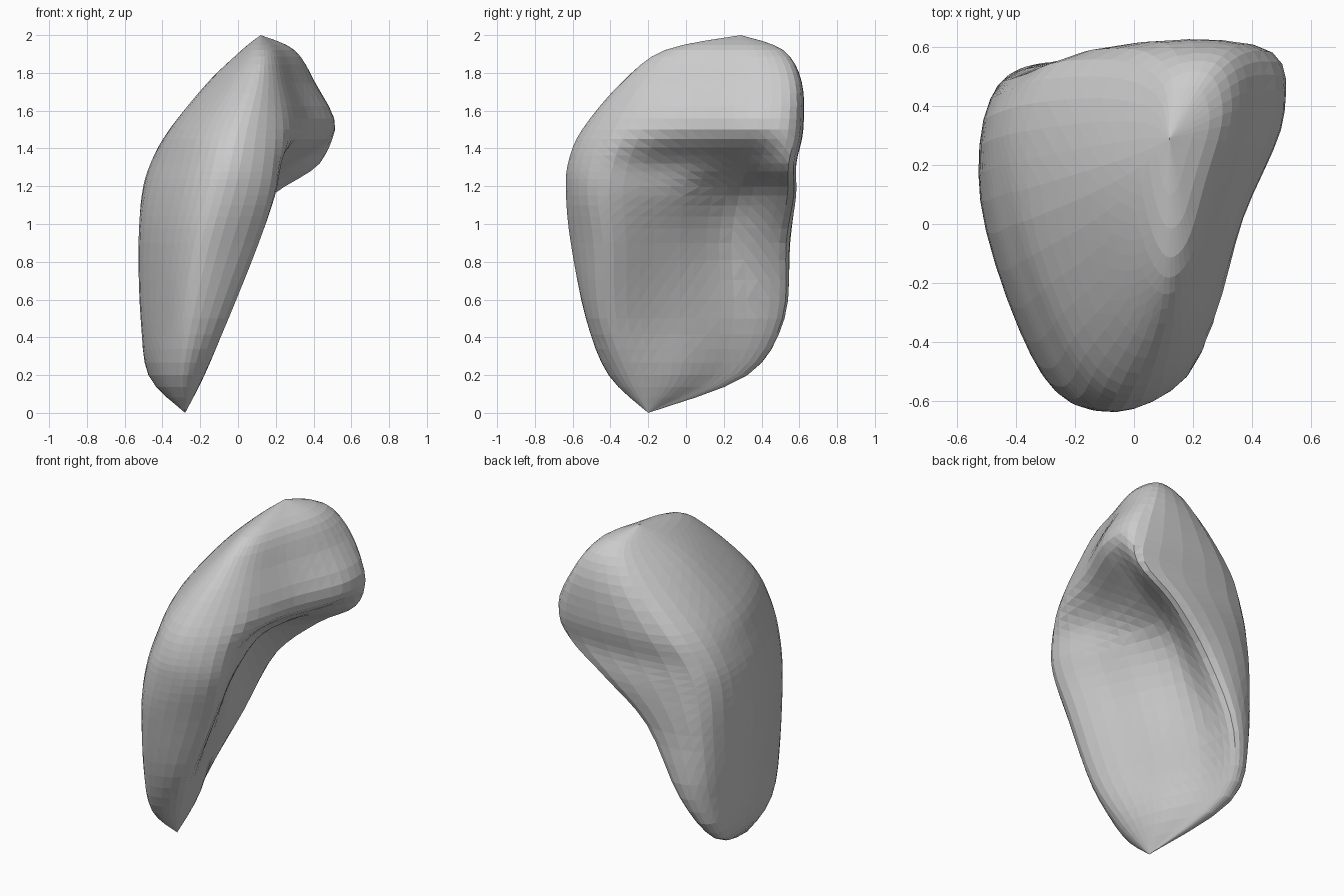
import bpy, bmesh
from mathutils import Vector

if "Cube" in bpy.data.objects:
    bpy.data.objects.remove(bpy.data.objects["Cube"])

# Horizontal cross-sections: z, then (x, y) pairs in the order
# front nose, front ridge, hollow, inner back, back, back-left corner, left, front-left
SECTIONS = [
    (0.20, -.29, -.41, -.18, -.31, -.22, -.08, -.33, .15, -.40, .31, -.47, .29, -.46, .05, -.39, -.27),
    (0.50, -.24, -.53, -.05, -.42, -.15, -.10, -.27, .25, -.31, .51, -.47, .44, -.51, .08, -.37, -.38),
    (0.90, -.15, -.61, .11, -.44, -.02, -.10, -.17, .24, -.10, .53, -.45, .48, -.52, .08, -.34, -.46),
    (1.15, -.08, -.635, .19, -.47, .10, -.09, -.02, .28, .17, .57, -.42, .49, -.495, .08, -.29, -.49),
    (1.32, -.04, -.625, .22, -.45, .18, -.05, .28, .33, .40, .57, -.36, .51, -.445, .10, -.25, -.46),
    (1.50, .00, -.55, .24, -.38, .37, .02, .51, .38, .41, .605, -.25, .55, -.36, .12, -.20, -.38),
    (1.75, .08, -.34, .21, -.23, .30, .05, .405, .40, .34, .60, -.03, .55, -.16, .18, -.05, -.21),
    (1.92, .11, -.11, .18, -.06, .24, .14, .30, .37, .25, .51, .10, .47, .02, .24, .05, .01),
]
BOTTOM, TOP = Vector((-.28, -.20, 0)), Vector((.12, .29, 2))
AROUND, UP = 5, 4


def spline(a, b, c, d, t):
    return 0.5 * (2 * b + (c - a) * t + (2 * a - 5 * b + 4 * c - d) * t * t
                  + (3 * b - a - 3 * c + d) * t ** 3)


def smooth_ring(row):
    pts = [Vector((row[i], row[i + 1], row[0])) for i in range(1, len(row), 2)]
    n = len(pts)
    return [spline(pts[i - 1], pts[i], pts[(i + 1) % n], pts[(i + 2) % n], k / AROUND)
            for i in range(n) for k in range(AROUND)]


# Blend the sections into closely spaced rings, ending in a point at each end
keys = [smooth_ring(s) for s in SECTIONS]
count = len(keys[0])
keys = [[BOTTOM] * count] + keys + [[TOP] * count]
rings = []
for i in range(len(keys) - 1):
    a, b, c, d = keys[max(i - 1, 0)], keys[i], keys[i + 1], keys[min(i + 2, len(keys) - 1)]
    for k in range(UP):
        if i or k:
            rings.append([spline(*p, k / UP) for p in zip(a, b, c, d)])

# Curved hooded shell
bm = bmesh.new()
loops = [[bm.verts.new(p) for p in ring] for ring in rings]
low, high = bm.verts.new(BOTTOM), bm.verts.new(TOP)
for j in range(count):
    k = (j + 1) % count
    bm.faces.new((low, loops[0][k], loops[0][j]))
    bm.faces.new((high, loops[-1][j], loops[-1][k]))
    for r, s in zip(loops, loops[1:]):
        bm.faces.new((r[j], r[k], s[k], s[j]))
bmesh.ops.triangulate(bm, faces=bm.faces[:])
bmesh.ops.recalc_face_normals(bm, faces=bm.faces[:])
mesh = bpy.data.meshes.new("hooded_shell")
bm.to_mesh(mesh)
bm.free()
bpy.context.collection.objects.link(bpy.data.objects.new("hooded_shell", mesh))
